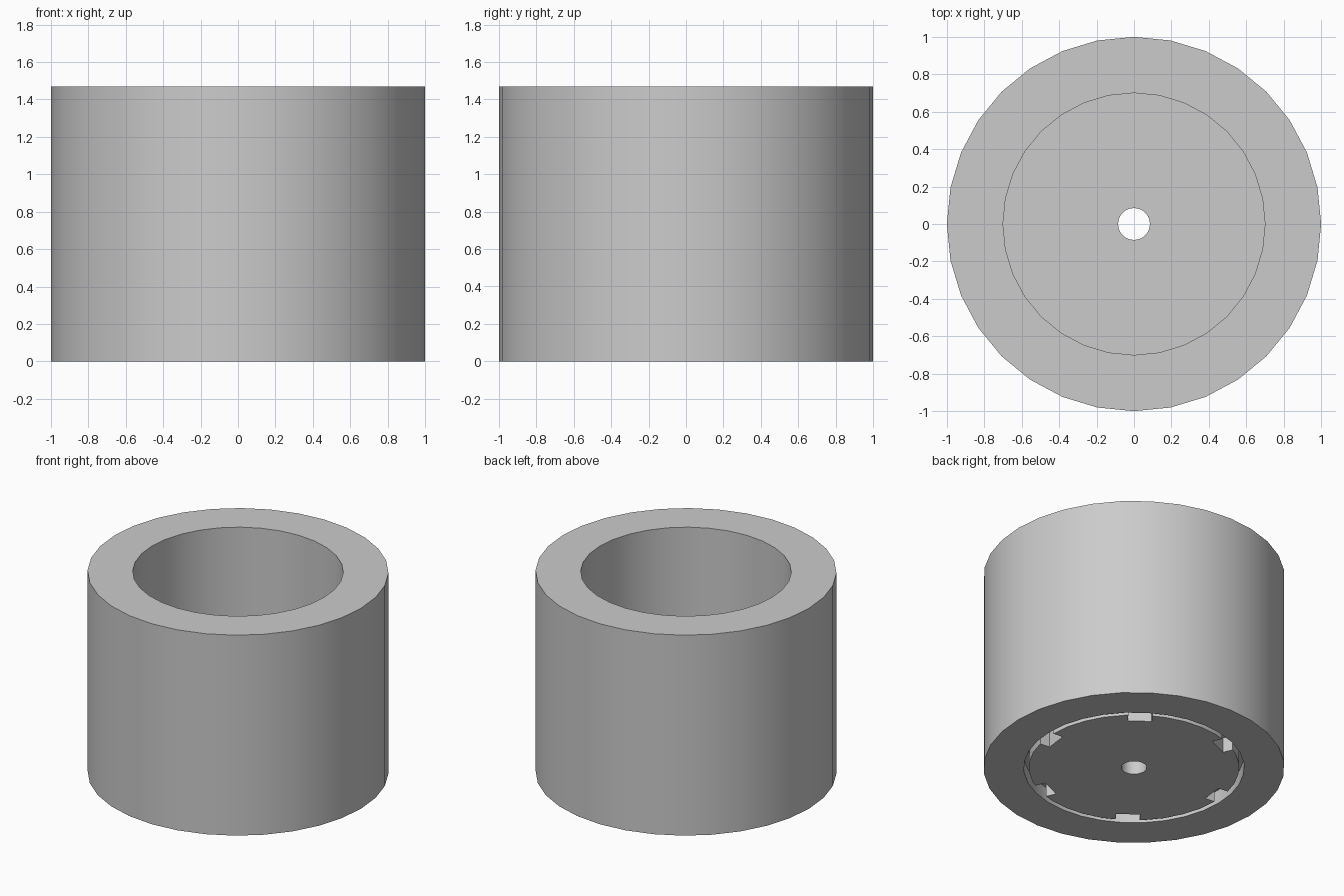
import bpy, bmesh
from math import cos, sin, pi, radians
from mathutils import Matrix

cube = bpy.data.objects.get("Cube")
if cube:
    bpy.data.objects.remove(cube, do_unlink=True)

SIDES = 32
HEIGHT = 1.47
OUTER, INNER, HOLE = 1.0, 0.70, 0.085
GROOVE_OUTER, GROOVE_DEPTH, FLOOR = 0.733, 0.1, 0.2

grey = bpy.data.materials.new("plain_grey")
grey.use_nodes = True
grey.diffuse_color = (0.6, 0.6, 0.6, 1)
grey.node_tree.nodes["Principled BSDF"].inputs["Base Color"].default_value = (0.6, 0.6, 0.6, 1)


def make_object(name, bm):
    bmesh.ops.recalc_face_normals(bm, faces=bm.faces)
    mesh = bpy.data.meshes.new(name)
    bm.to_mesh(mesh)
    bm.free()
    mesh.materials.append(grey)
    obj = bpy.data.objects.new(name, mesh)
    bpy.context.collection.objects.link(obj)
    return obj


def revolve(name, profile):
    """Turn a closed (radius, height) outline around the z axis."""
    bm = bmesh.new()
    rings = [[bm.verts.new((r * cos(2 * pi * i / SIDES), r * sin(2 * pi * i / SIDES), z))
              for r, z in profile] for i in range(SIDES)]
    count = len(profile)
    for i in range(SIDES):
        a, b = rings[i], rings[(i + 1) % SIDES]
        for j in range(count):
            k = (j + 1) % count
            bm.faces.new((a[j], b[j], b[k], a[k]))
    return make_object(name, bm)


# Thick-walled pot with a pierced floor and a ring groove underneath
pot = revolve("pot_body", [
    (HOLE, 0), (INNER, 0), (INNER, GROOVE_DEPTH), (GROOVE_OUTER, GROOVE_DEPTH),
    (GROOVE_OUTER, 0), (OUTER, 0), (OUTER, HEIGHT), (INNER, HEIGHT),
    (INNER, FLOOR), (HOLE, FLOOR)])

# Six notches that open from the base disc into the groove
bm = bmesh.new()
for i in range(6):
    place = (Matrix.Rotation(radians(53.5 + 60 * i), 4, "Z")
             @ Matrix.Translation((0.668, 0, 0.03))
             @ Matrix.Diagonal((0.096, 0.16, 0.16, 1)))
    bmesh.ops.create_cube(bm, size=1, matrix=place)
cutter = make_object("notch_cutter", bm)
cutter.hide_render = True

cut = pot.modifiers.new("notches", "BOOLEAN")
cut.operation = "DIFFERENCE"
cut.solver = "EXACT"
cut.object = cutter
bpy.context.view_layer.objects.active = pot
pot.select_set(True)
bpy.ops.object.modifier_apply(modifier=cut.name)
bpy.data.objects.remove(cutter, do_unlink=True)

bpy.ops.object.shade_smooth_by_angle(angle=radians(30))
